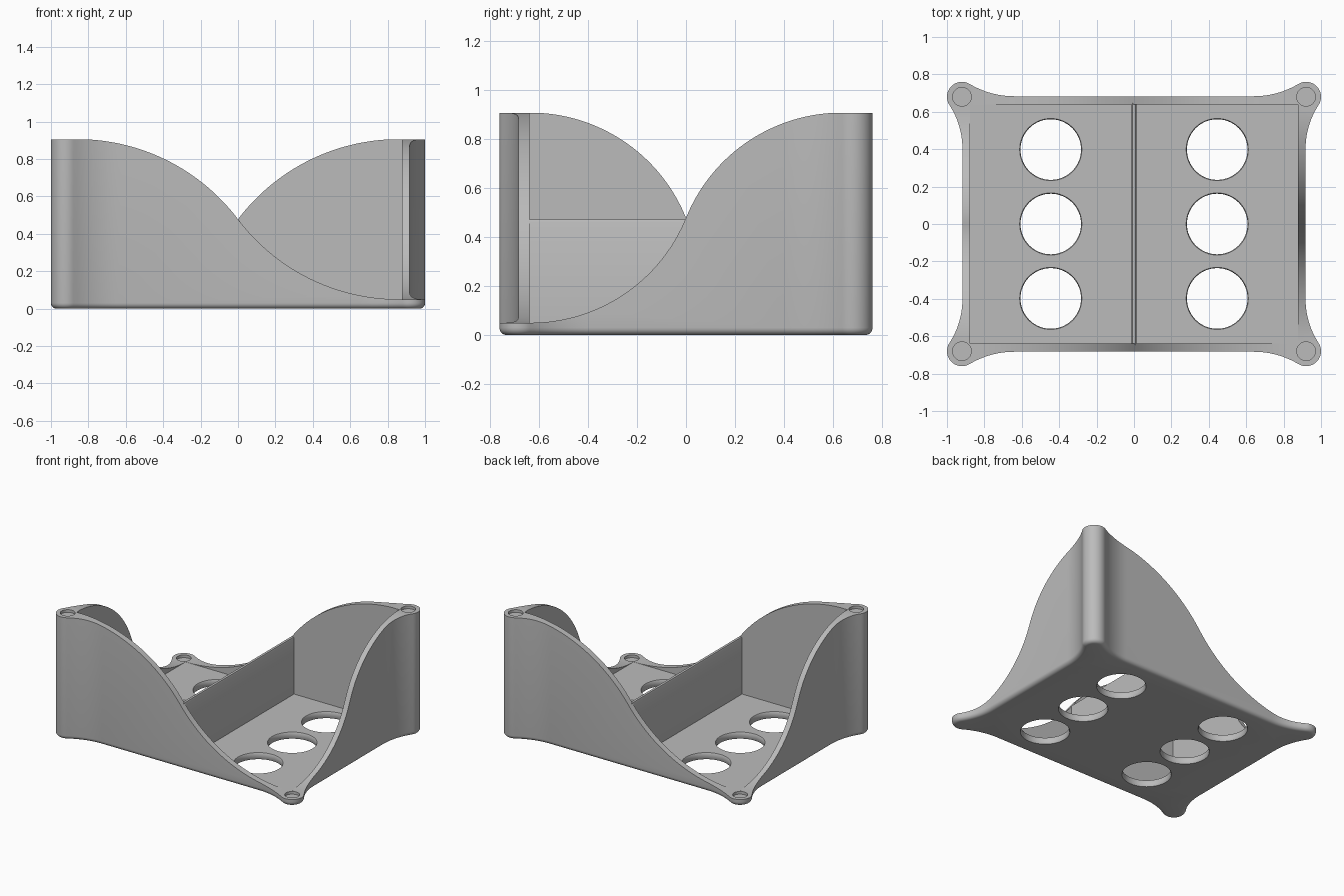
import bpy, bmesh, math
from mathutils import Vector

cube = bpy.data.objects.get("Cube")
if cube:
    bpy.data.objects.remove(cube, do_unlink=True)

TOP, LOW, FLOOR = 0.905, 0.05, 0.049
LUG, LUG_R = Vector((0.92, 0.68)), 0.08
WALL = (0.917, 0.683)      # outer half sizes of the walls
INNER = (0.877, 0.638)     # inner half sizes of the walls
FLARE = 0.28               # length of the sweep from wall to lug

grey = bpy.data.materials.new("matte grey")
grey.use_nodes = True
grey.diffuse_color = (0.5, 0.5, 0.5, 1)
grey.node_tree.nodes["Principled BSDF"].inputs["Base Color"].default_value = (0.5, 0.5, 0.5, 1)


def loft(name, rings):
    """Closed solid through rings of equal point count."""
    bm = bmesh.new()
    loops = [[bm.verts.new(p) for p in ring] for ring in rings]
    n = len(loops[0])
    for a, b in zip(loops, loops[1:]):
        for i in range(n):
            j = (i + 1) % n
            bm.faces.new((a[i], a[j], b[j], b[i]))
    bm.faces.new(loops[0][::-1])
    bm.faces.new(loops[-1])
    bmesh.ops.recalc_face_normals(bm, faces=bm.faces)
    mesh = bpy.data.meshes.new(name)
    bm.to_mesh(mesh)
    bm.free()
    mesh.materials.append(grey)
    ob = bpy.data.objects.new(name, mesh)
    bpy.context.collection.objects.link(ob)
    return ob


def lathe(name, x, y, profile, n=64):
    turn = [2 * math.pi * i / n for i in range(n)]
    return loft(name, [[(x + r * math.cos(a), y + r * math.sin(a), z) for a in turn]
                       for r, z in profile])


def arc(c, r, a0, a1, n):
    return [Vector((c[0] + r * math.cos(a0 + (a1 - a0) * i / n),
                    c[1] + r * math.sin(a0 + (a1 - a0) * i / n))) for i in range(n + 1)]


def flare_radius(gap):
    return (FLARE ** 2 + gap ** 2 - LUG_R ** 2) / (2 * (LUG_R - gap))


# Outline: one corner with a round lug and two concave sweeps, then mirrored
r1, r2 = (flare_radius(WALL[i] - LUG[i]) for i in (0, 1))
c1 = Vector((WALL[0] + r1, LUG.y - FLARE))
c2 = Vector((LUG.x - FLARE, WALL[1] + r2))
a1 = math.atan2(*(c1 - LUG).yx)
a2 = math.atan2(*(c2 - LUG).yx)
corner = (arc(c1, r1, math.pi, a1 + math.pi, 12)
          + arc(LUG, LUG_R, a1, a2, 24)[1:]
          + arc(c2, r2, a2 + math.pi, 1.5 * math.pi, 12)[1:])
outline = []
for sx, sy in ((1, 1), (-1, 1), (-1, -1), (1, -1)):
    pts = [Vector((p.x * sx, p.y * sy)) for p in corner]
    outline += pts if sx == sy else pts[::-1]


def inset(d):
    out = []
    for i, p in enumerate(outline):
        t = (outline[(i + 1) % len(outline)] - outline[i - 1]).normalized()
        out.append(p + Vector((-t.y, t.x)) * d)
    return out


# Body with a rounded lower edge
rings = []
for i in range(6):
    a = math.pi / 2 * i / 5
    rings.append([(p.x, p.y, 0.03 * (1 - math.cos(a))) for p in inset(0.03 * (1 - math.sin(a)))])
rings.append([(p.x, p.y, TOP) for p in outline])
body = loft("tray_body", rings)


def wall_profile(half, n=32):
    """S curve of two arcs falling from the tall to the low corner, closed above."""
    drop = (TOP + 0.001 - LOW) / 2
    r = (half ** 2 + drop ** 2) / (2 * drop)
    sag = [r - math.sqrt(r * r - (half * i / n) ** 2) for i in range(n + 1)]
    pts = [(-half + half * i / n, TOP + 0.001 - s) for i, s in enumerate(sag)]
    pts += [(half - half * i / n, LOW + sag[i]) for i in range(n - 1, -1, -1)]
    return pts + [(1.2, LOW), (1.2, 1.1), (-half, 1.1)]


cutters = []
x, y = INNER
cutters.append(loft("interior_cutter", [[(-x, -y, z), (x, -y, z), (x, y, z), (-x, y, z)]
                                        for z in (FLOOR, 1.2)]))
# Sweeping wall tops, the same when turned half way round
for s in (1, -1):
    cutters.append(loft("long_wall_cutter", [[(s * u, -s * v, z) for u, z in wall_profile(0.86)]
                                             for v in (0.9, y - 0.01)]))
    cutters.append(loft("short_wall_cutter", [[(s * v, -s * u, z) for u, z in wall_profile(0.635)]
                                              for v in (1.1, x - 0.01)][::1]))
for sx in (-1, 1):
    # Round floor openings with a slight chamfer
    for row in (-1, 0, 1):
        cutters.append(lathe("floor_hole_cutter", sx * 0.445, row * 0.398,
                             [(0.172, -0.01), (0.162, 0.008), (0.162, 0.041), (0.172, 0.06)]))
    # Shallow round pockets on the lugs
    for sy in (-1, 1):
        z = TOP if sx == sy else LOW
        cutters.append(lathe("pocket_cutter", sx * LUG.x, sy * LUG.y,
                             [(0.05, z - 0.02), (0.05, z + 0.1)], 32))

# The short wall profile runs the other way: tall at +y on the +x side
for cutter in cutters:
    cutter.hide_render = True
    mod = body.modifiers.new("cut", 'BOOLEAN')
    mod.operation, mod.solver, mod.object = 'DIFFERENCE', 'EXACT', cutter
    with bpy.context.temp_override(object=body, active_object=body):
        bpy.ops.object.modifier_apply(modifier=mod.name)
for cutter in cutters:
    bpy.data.objects.remove(cutter, do_unlink=True)

# Central divider with softened top edges
h, t = 0.47, 0.013
section = [(-t, FLOOR - 0.01), (t, FLOOR - 0.01), (t, h - 0.01),
           (t - 0.004, h), (0.004 - t, h), (-t, h - 0.01)]
divider = loft("centre_divider", [[(u, v, z) for u, z in section] for v in (-y - 0.01, y + 0.01)])

bpy.ops.object.select_all(action='DESELECT')
for ob in (body, divider):
    ob.select_set(True)
bpy.context.view_layer.objects.active = body
bpy.ops.object.shade_smooth_by_angle(angle=math.radians(30))
